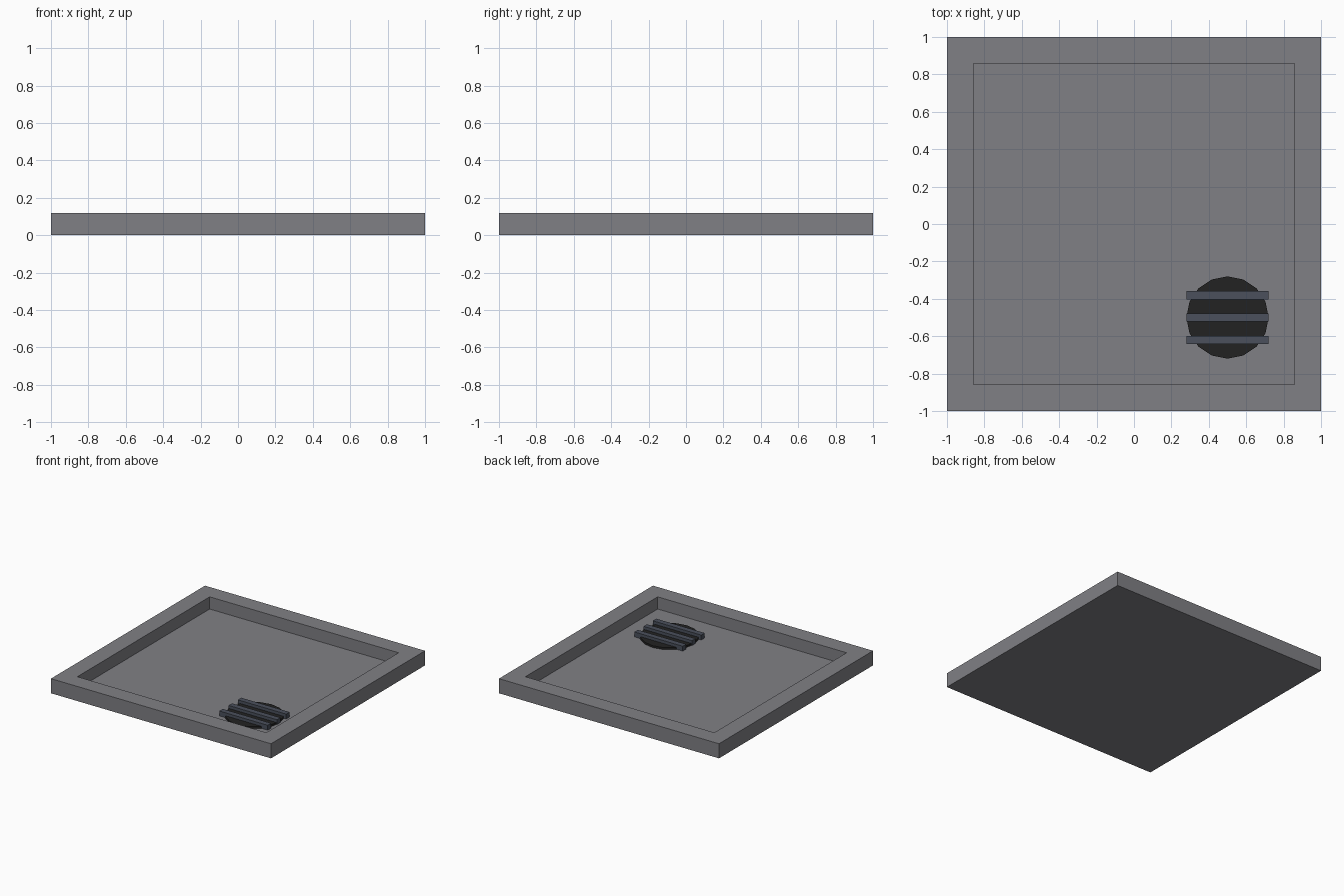
import bpy, bmesh
from mathutils import Matrix, Vector

if "Cube" in bpy.data.objects:
    bpy.data.objects.remove(bpy.data.objects["Cube"])


def material(name, rgb):
    m = bpy.data.materials.new(name)
    m.diffuse_color = (*rgb, 1)
    m.use_nodes = True
    m.node_tree.nodes["Principled BSDF"].inputs["Base Color"].default_value = m.diffuse_color
    return m


def make_object(name, bm, mat):
    mesh = bpy.data.meshes.new(name)
    bm.to_mesh(mesh)
    bm.free()
    mesh.materials.append(mat)
    obj = bpy.data.objects.new(name, mesh)
    bpy.context.collection.objects.link(obj)
    return obj


def box(size, centre):
    bm = bmesh.new()
    bmesh.ops.create_cube(bm, size=1, matrix=Matrix.Translation(centre) @ Matrix.Diagonal((*size, 1)))
    return bm


stone = material("grey_ceramic", (0.216, 0.216, 0.233))
metal = material("steel_blue_grey", (0.069, 0.080, 0.107))
dark = material("drain_black", (0.016, 0.016, 0.016))

HEIGHT, FLOOR = 0.12, 0.02
DRAIN_X, DRAIN_Y, DRAIN_R = 0.5, -0.5, 0.22

# Square tray: inset the top face, then drop a straight-walled basin
bm = box((2, 2, HEIGHT), (0, 0, HEIGHT / 2))
top = max(bm.faces, key=lambda f: f.calc_center_median().z)
bmesh.ops.inset_region(bm, faces=[top], thickness=0.2)
basin = bmesh.ops.extrude_discrete_faces(bm, faces=[top])["faces"][0]
bmesh.ops.translate(bm, verts=basin.verts, vec=Vector((0, 0, FLOOR - HEIGHT)))
bmesh.ops.recalc_face_normals(bm, faces=bm.faces)
make_object("tray", bm, stone)

# Sixteen-sided drain disc on the basin floor
bm = bmesh.new()
thick = 0.016
bmesh.ops.create_cone(bm, cap_ends=True, segments=16, radius1=DRAIN_R, radius2=DRAIN_R, depth=thick,
                      matrix=Matrix.Translation((DRAIN_X, DRAIN_Y, FLOOR + thick / 2)))
make_object("drain_disc", bm, dark)

# Three grate bars across the drain
for i in (-1, 0, 1):
    make_object(f"grate_bar_{i + 2}",
                box((2 * DRAIN_R, 0.045, 0.04), (DRAIN_X, DRAIN_Y + i * 0.12, FLOOR + 0.02)), metal)
